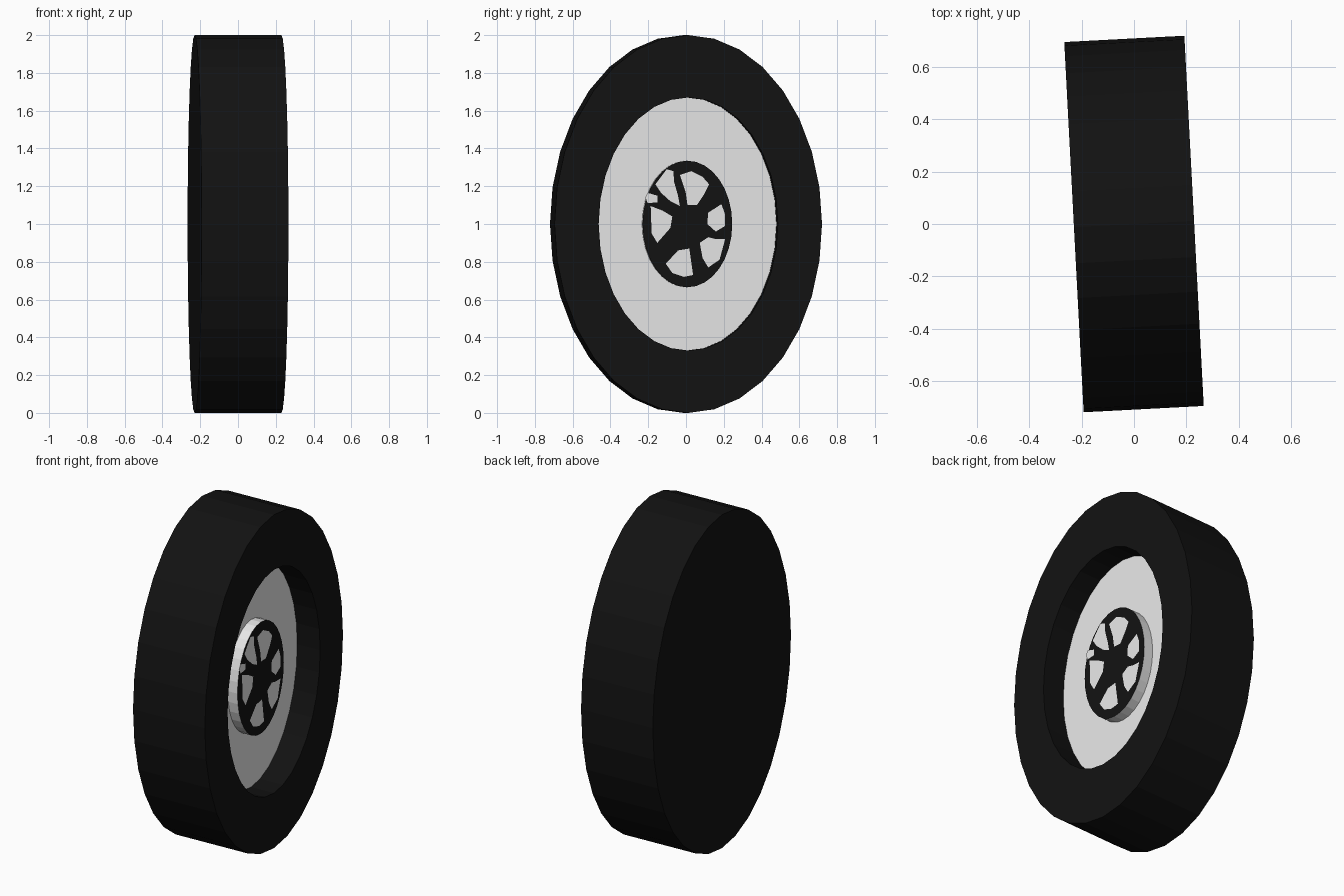
import bpy, bmesh, math
from mathutils import Matrix

if "Cube" in bpy.data.objects:
    bpy.data.objects.remove(bpy.data.objects["Cube"])

N = 32
SQUASH = 0.709          # wheel is an ellipse: y radius relative to z radius
TILT = math.radians(3)  # slight turn about z


def material(name, c):
    m = bpy.data.materials.new(name)
    m.diffuse_color = (c, c, c * 1.0, 1)
    m.use_nodes = True
    m.node_tree.nodes["Principled BSDF"].inputs["Base Color"].default_value = m.diffuse_color
    return m


black = material("black_rubber", 0.006)
light = material("light_metal", 0.8)
PLACE = Matrix.Translation((0, 0, 1)) @ Matrix.Rotation(TILT, 4, 'Z')


def finish(name, bm, mats):
    me = bpy.data.meshes.new(name)
    bm.to_mesh(me)
    bm.free()
    for m in mats:
        me.materials.append(m)
    ob = bpy.data.objects.new(name, me)
    ob.matrix_world = PLACE
    bpy.context.collection.objects.link(ob)
    return ob


def lathe(name, profile, mats, slots, cap_start, cap_end):
    """Sweep (x, radius) points round the x axis; slots = material per band."""
    bm = bmesh.new()
    rings = []
    for x, r in profile:
        rings.append([bm.verts.new((x, SQUASH * r * math.cos(2 * math.pi * i / N),
                                    r * math.sin(2 * math.pi * i / N))) for i in range(N)])
    for k in range(len(rings) - 1):
        a, b = rings[k], rings[k + 1]
        for i in range(N):
            j = (i + 1) % N
            bm.faces.new((a[i], a[j], b[j], b[i])).material_index = slots[k]
    if cap_start is not None:
        bm.faces.new(rings[0]).material_index = cap_start
    if cap_end is not None:
        bm.faces.new(rings[-1]).material_index = cap_end
    bmesh.ops.recalc_face_normals(bm, faces=bm.faces)
    return finish(name, bm, mats)


# tyre with flat closed back, and recessed light rim disc
lathe("tyre_and_rim", [(-0.23, 1), (0.23, 1), (0.23, 0.67), (0.083, 0.67)],
      [black, light], [0, 0, 0], 0, 1)

# raised hub: light side wall, dark face
lathe("hub", [(0.08, 0.335), (0.145, 0.335)], [black, light], [1], 1, 0)

# light openings between the dark spokes (y, z in hundredths from the hub centre)
openings = [
    [(-4, 26), (2, 28), (8, 25), (11.5, 21), (9, 16), (5, 10), (0, 10), (-1, 17)],
    [(-17, 21), (-11, 29), (-7.5, 28), (-7, 22), (-5, 15), (-4, 9.5), (-9, 12),
     (-14, 16.5)],
    [(-22.5, 14), (-21, 16.5), (-16, 15), (-16, 11.5), (-21, 11)],
    [(-19.5, 9.5), (-13, 7), (-8, 4), (-9, -2), (-16, -10), (-19, -5)],
    [(-11.5, -21), (-5, -14), (1, -13), (3, -27), (-2, -28), (-8, -26)],
    [(6.5, -10), (11, -7), (15, -8), (20, -8), (17, -19), (11, -23), (8, -18)],
    [(11, 6), (18, 10.5), (20, 5), (20, -1), (15, -4), (10.5, 0)],
]
bm = bmesh.new()
for pts in openings:
    f = bm.faces.new([bm.verts.new((0.148, y / 100, z / 100)) for y, z in pts])
    f.normal_update()
    if f.normal.x < 0:
        f.normal_flip()
finish("hub_spoke_openings", bm, [light])
